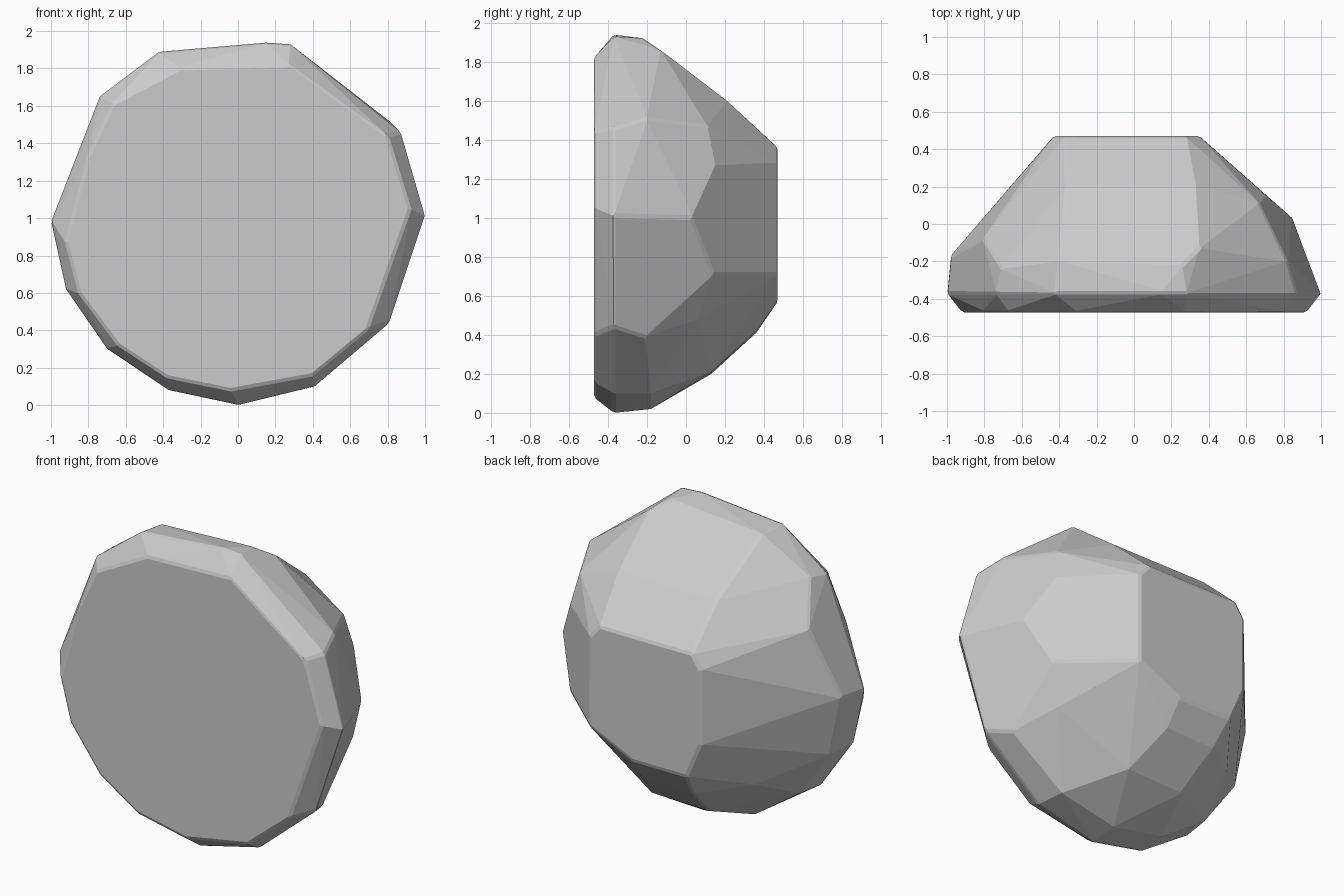
import bpy, bmesh

if "Cube" in bpy.data.objects:
    bpy.data.objects.remove(bpy.data.objects["Cube"])


def section(y, outline):
    """Place an x-z outline at depth y."""
    return [(x, y, z) for x, z in outline]


# Flat front, widest rim and flat back of the split boulder
front = section(-0.472, [(-.92, .87), (-.80, 1.33), (-.67, 1.61), (-.31, 1.80),
                         (.28, 1.82), (.80, 1.44), (.92, 1.05), (.69, .40), (.40, .16),
                         (-.04, .08), (-.38, .15), (-.64, .32), (-.85, .60)])
rim = section(-0.37, [(-1, .98), (-.74, 1.65), (-.42, 1.89), (.15, 1.94), (.28, 1.93),
                      (.87, 1.46), (1, 1.01), (.81, .44), (.41, .10), (0, 0),
                      (-.37, .08), (-.70, .30), (-.92, .62)])
back = section(0.47, [(.35, 1.28), (.28, 1.36), (-.37, 1.36), (-.43, 1.27),
                      (-.43, .80), (-.33, .57), (.05, .57), (.35, .71)])

# Chipped corners between rim and back
upper = [(.26, -.22, 1.92), (.35, -.13, 1.86), (-.40, -.20, 1.88), (.33, .21, 1.60),
         (-.36, .21, 1.60), (-.71, -.24, 1.67), (-.81, -.08, 1.42), (.82, -.20, 1.51),
         (.67, .11, 1.47), (.71, .15, 1.27)]
middle = [(-.98, -.17, 1.0), (.85, .03, 1.0), (-.90, -.17, .62), (.72, .14, .71)]
lower = [(.62, .06, .48), (.74, -.21, .39), (.39, -.18, .10), (0, -.18, .02),
         (-.36, -.18, .09), (-.68, -.18, .31), (-.25, .13, .20), (.15, .13, .21),
         (-.30, .36, .41), (.05, .36, .42), (-.58, .14, .46)]

bm = bmesh.new()
for p in front + rim + back + upper + middle + lower:
    bm.verts.new(p)
result = bmesh.ops.convex_hull(bm, input=bm.verts)
unused = {v for v in result["geom_interior"] + result["geom_unused"]
          if isinstance(v, bmesh.types.BMVert) and v.is_valid}
bmesh.ops.delete(bm, geom=list(unused), context='VERTS')
# Merge nearly coplanar facets into broad faces
bmesh.ops.dissolve_limit(bm, angle_limit=0.06, verts=bm.verts, edges=bm.edges)
bmesh.ops.recalc_face_normals(bm, faces=bm.faces)

mesh = bpy.data.meshes.new("boulder")
bm.to_mesh(mesh)
bm.free()
boulder = bpy.data.objects.new("boulder", mesh)
bpy.context.collection.objects.link(boulder)

# Small worn edges
bevel = boulder.modifiers.new("worn_edges", 'BEVEL')
bevel.width = 0.012
bevel.segments = 1
bevel.limit_method = 'ANGLE'
bevel.angle_limit = 0.5
